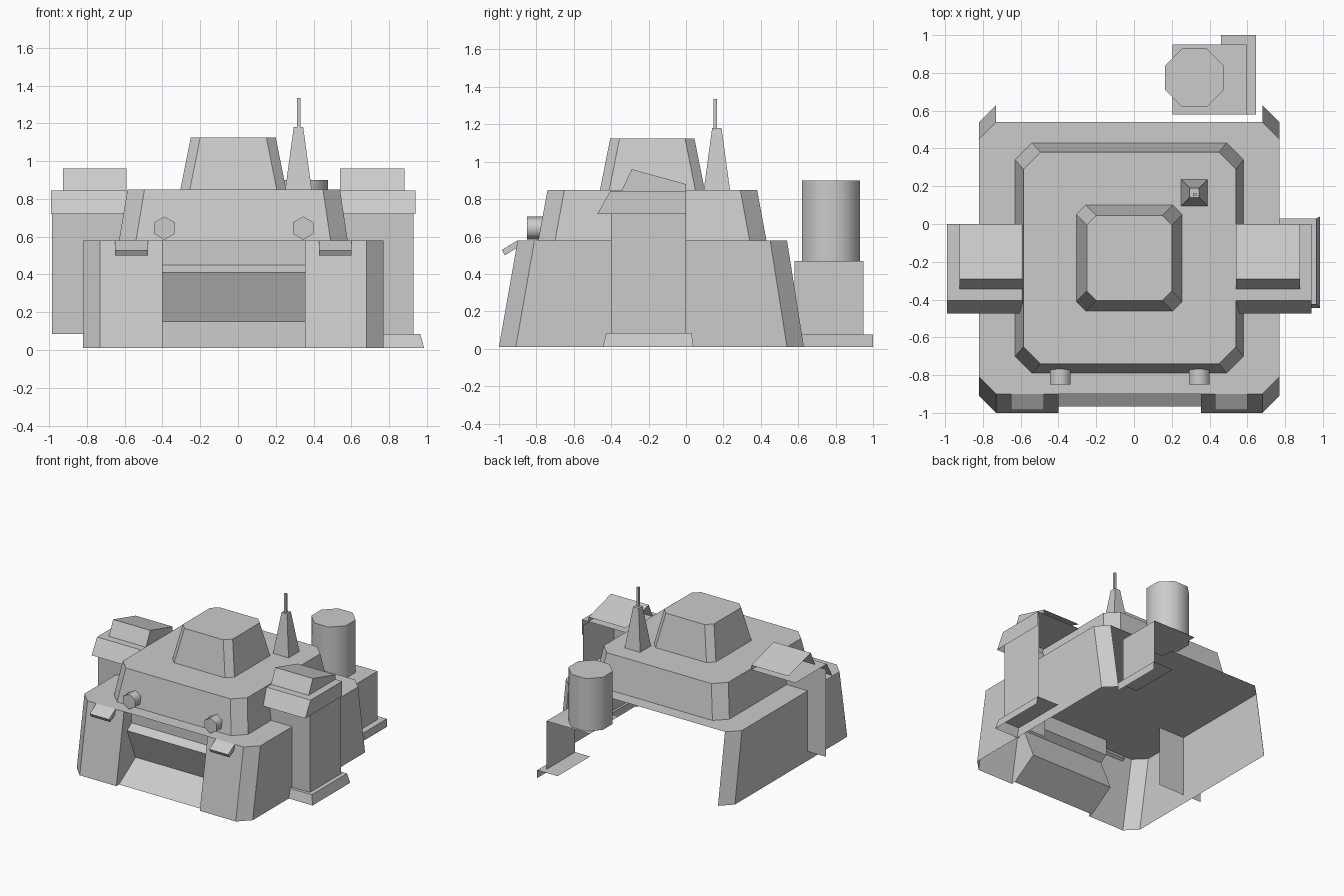
import bpy, bmesh, math
from mathutils import Vector

cube = bpy.data.objects.get("Cube")
if cube:
    bpy.data.objects.remove(cube, do_unlink=True)

grey = bpy.data.materials.new("plain_grey")
grey.use_nodes = True
grey.diffuse_color = (0.6, 0.6, 0.6, 1)
grey.node_tree.nodes["Principled BSDF"].inputs["Base Color"].default_value = (0.6, 0.6, 0.6, 1)


def build(name, polys, inside):
    """Make an open or closed shell from polygons, facing away from a point."""
    bm = bmesh.new()
    for poly in polys:
        bm.faces.new([bm.verts.new(p) for p in poly])
    bmesh.ops.remove_doubles(bm, verts=bm.verts, dist=0.0005)
    bm.normal_update()
    for f in bm.faces:
        if f.normal.dot(f.calc_center_median() - Vector(inside)) < 0:
            f.normal_flip()
    me = bpy.data.meshes.new(name)
    bm.to_mesh(me)
    bm.free()
    me.materials.append(grey)
    ob = bpy.data.objects.new(name, me)
    bpy.context.collection.objects.link(ob)
    return ob


def ring(x0, x1, y0, y1, z, c):
    """Rectangle with cut corners, starting at the front left edge."""
    if c == 0:
        return [(x0, y0, z), (x1, y0, z), (x1, y1, z), (x0, y1, z)]
    return [(x0 + c, y0, z), (x1 - c, y0, z), (x1, y0 + c, z), (x1, y1 - c, z),
            (x1 - c, y1, z), (x0 + c, y1, z), (x0, y1 - c, z), (x0, y0 + c, z)]


def walls(a, b):
    n = len(a)
    return [[a[i], a[(i + 1) % n], b[(i + 1) % n], b[i]] for i in range(n)]


def frustum(name, low, high):
    mid = [sum(p[k] for p in low + high) / len(low + high) for k in range(3)]
    return build(name, walls(low, high) + [high], mid)


def prism(name, sides, radius, depth, loc, rot, turn):
    bpy.ops.mesh.primitive_cylinder_add(vertices=sides, radius=radius, depth=depth)
    ob = bpy.context.object
    ob.name = ob.data.name = name
    for v in ob.data.vertices:
        c, s = math.cos(turn), math.sin(turn)
        x, y, z = v.co
        v.co = (x * c - y * s, x * s + y * c, z)
    ob.location, ob.rotation_euler = loc, rot
    ob.data.materials.append(grey)
    bpy.ops.object.shade_smooth_by_angle(angle=math.radians(65))
    return ob


# Base shell: open at the back, below and in the front doorway
low = ring(-0.82, 0.77, -1.0, 0.63, 0.01, 0.09)
high = ring(-0.82, 0.77, -0.9, 0.54, 0.58, 0.09)
sides = walls(low, high)
build("base_shell", [sides[i] for i in (1, 2, 3, 5, 6, 7)] + [high], (0, -0.2, 0.25))

# Doorway: ramp, leaning panel, ledge and upper wall
DOOR = (-0.4, 0.355)
profile = [(-0.965, 0.01), (-0.75, 0.15), (-0.86, 0.41), (-0.80, 0.45), (-0.80, 0.58)]
build("doorway", [[(DOOR[0], *p), (DOOR[1], *p), (DOOR[1], *q), (DOOR[0], *q)]
                  for p, q in zip(profile, profile[1:])], (0, 0.5, 0.3))

# Piers beside the doorway
for name, xin, xout in (("right_pier", DOOR[0], -0.73), ("left_pier", DOOR[1], 0.68)):
    front = [(xin, -1.0, 0.01), (xout, -1.0, 0.01), (xout, -0.9, 0.58), (xin, -0.9, 0.58)]
    jamb = [(xin, -1.0, 0.01)] + [(xin, *p) for p in profile] + [(xin, -0.9, 0.58)]
    build(name, [front, jamb], ((xin + xout) / 2, -0.8, 0.3))

# Upper storey and cupola
frustum("upper_storey", ring(-0.63, 0.58, -0.79, 0.43, 0.58, 0.09),
        ring(-0.585, 0.54, -0.74, 0.38, 0.85, 0.09))
frustum("cupola", ring(-0.305, 0.255, -0.46, 0.10, 0.85, 0.05),
        ring(-0.25, 0.20, -0.405, 0.045, 1.125, 0.05))

# Mast and rod
frustum("mast", ring(0.25, 0.39, 0.095, 0.235, 0.85, 0), ring(0.295, 0.345, 0.14, 0.19, 1.18, 0))
frustum("mast_rod", ring(0.312, 0.33, 0.147, 0.165, 1.18, 0),
        ring(0.312, 0.33, 0.147, 0.165, 1.335, 0))

# Tank on its open stand
prism("tank", 8, 0.168, 0.43, (0.32, 0.775, 0.685), (0, 0, 0), math.pi / 8)
build("tank_stand", [
    [(0.205, 0.58, 0.47), (0.595, 0.58, 0.47), (0.595, 0.95, 0.47), (0.205, 0.95, 0.47)],
    [(0.595, 0.58, 0.075), (0.595, 0.95, 0.075), (0.595, 0.95, 0.47), (0.595, 0.58, 0.47)]],
    (0.4, 0.77, 0.25))
build("tank_stand_foot", [
    [(0.46, 0.58, 0.075), (0.645, 0.58, 0.075), (0.645, 1.0, 0.075), (0.46, 1.0, 0.075)],
    [(0.645, 0.58, 0.01), (0.645, 1.0, 0.01), (0.645, 1.0, 0.075), (0.645, 0.58, 0.075)]],
    (0.5, 0.8, 0.03))


# Side turrets: pillar, hood and raised vent, open at the back
def turret(side, x0, x1, vent0, vent1, wall_x, vent_x, pillar):
    p0, p1 = pillar
    polys = [[(p0, -0.4, 0.085), (p1, -0.4, 0.085), (p1, -0.4, 0.8), (p0, -0.4, 0.8)]]
    if wall_x:
        polys.append([(p1, -0.4, 0.085), (p1, 0, 0.085), (p1, 0, 0.8), (p1, -0.4, 0.8)])
    mid = (x0 + x1) / 2
    build(side + "_pillar", polys, (mid, -0.1, 0.4))

    def strip(a, b, pts):
        return [[(a, *p), (b, *p), (b, *q), (a, *q)] for p, q in zip(pts, pts[1:])]

    hood = [(-0.475, 0.72), (-0.405, 0.843), (0, 0.843)]
    polys = strip(x0, x1, hood)
    if wall_x:
        polys.append([(wall_x, *p) for p in hood + [(0, 0.72)]])
    build(side + "_hood", polys, (mid, -0.15, 0.73))

    vent = [(-0.345, 0.843), (-0.29, 0.96), (0, 0.88)]
    polys = strip(vent0, vent1, vent)
    polys.append([(vent_x, *p) for p in vent + [(0, 0.843)]])
    build(side + "_vent", polys, (mid, -0.15, 0.85))


turret("left", 0.535, 0.94, 0.54, 0.88, 0.94, 0.88, (0.535, 0.93))
turret("right", -0.99, -0.59, -0.925, -0.59, None, -0.59, (-0.985, -0.585))

# Foot below the left pillar, sloped on its front and outer side
foot_low = ring(0.75, 0.985, -0.445, 0.04, 0.01, 0)
foot_high = ring(0.75, 0.965, -0.425, 0.03, 0.085, 0)
build("left_pillar_foot", walls(foot_low, foot_high)[:2] + [foot_high], (0.86, -0.2, 0.03))

# Front lamps and tilted awnings
for side, x in (("right", -0.39), ("left", 0.345)):
    prism(side + "_lamp", 6, 0.062, 0.12, (x, -0.79, 0.645), (math.pi / 2, 0, 0), math.pi / 6 * 3)
    bpy.context.object.rotation_euler = (math.pi / 2, math.pi / 6, 0)
for side, x0, x1 in (("right", -0.65, -0.477), ("left", 0.43, 0.6)):
    section = [(-0.985, 0.528), (-0.968, 0.5), (-0.885, 0.55), (-0.9, 0.58)]
    a, b = [(x0, *p) for p in section], [(x1, *p) for p in section]
    build(side + "_awning", walls(a, b) + [a, b], ((x0 + x1) / 2, -0.935, 0.54))
